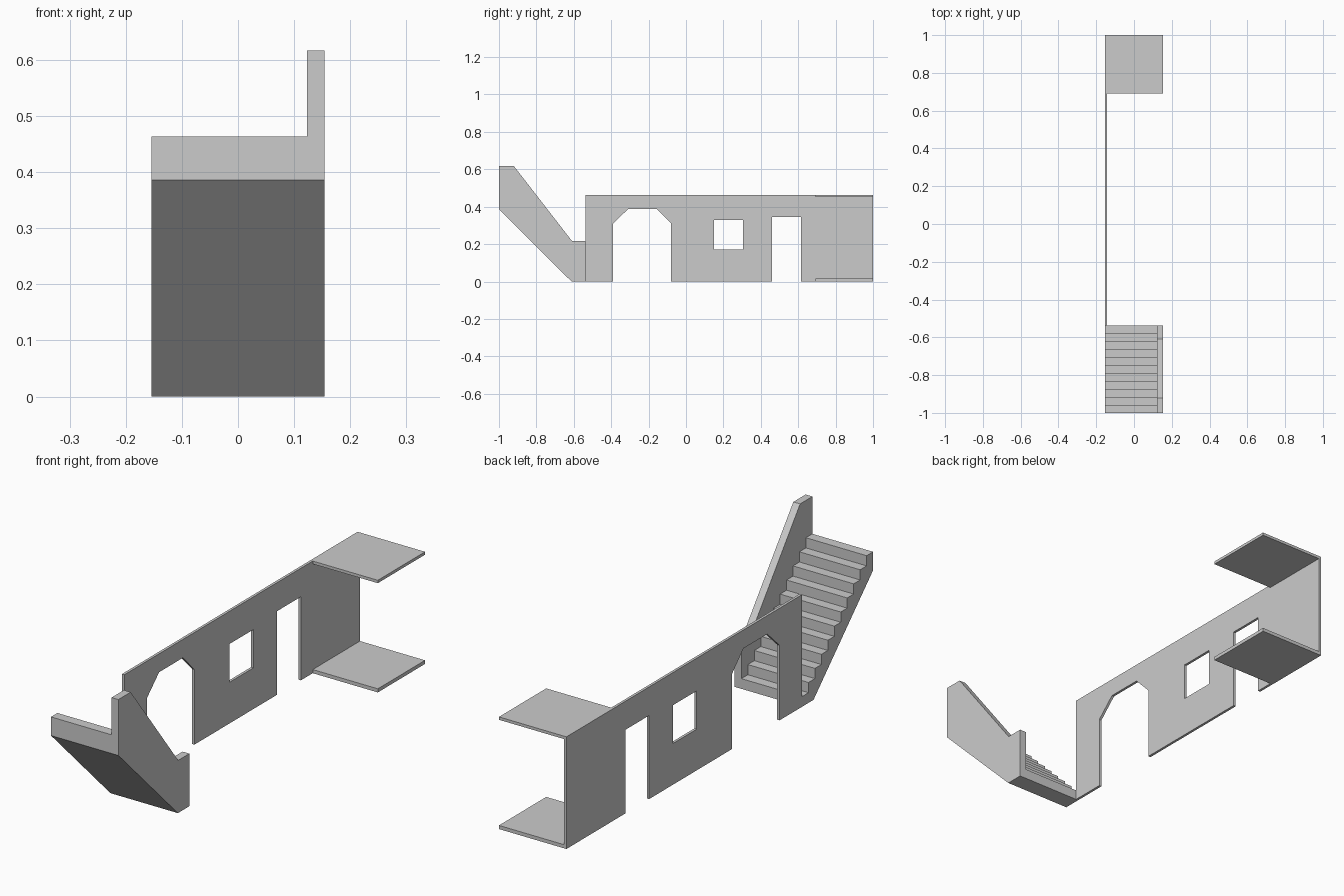
import bpy
import bmesh

cube = bpy.data.objects.get("Cube")
if cube:
    bpy.data.objects.remove(cube, do_unlink=True)

HALF = 0.154      # half width of the model
WALL = 0.011      # wall thickness
TOP = 0.463       # storey height
FOOT = -0.537     # y where the stairs meet the wall line
STEPS = 11

plaster = bpy.data.materials.new("light_grey_plaster")
plaster.use_nodes = True
GREY = (0.6, 0.6, 0.6, 1)
plaster.diffuse_color = GREY
plaster.node_tree.nodes["Principled BSDF"].inputs["Base Color"].default_value = GREY


def extrude_profile(name, loops, x0, x1):
    """Fill closed (y, z) loops, inner loops being holes, and extrude from x0 to x1."""
    bm = bmesh.new()
    edges = []
    for loop in loops:
        verts = [bm.verts.new((x0, y, z)) for y, z in loop]
        edges += [bm.edges.new((a, b)) for a, b in zip(verts, verts[1:] + verts[:1])]
    bmesh.ops.triangle_fill(bm, use_beauty=True, edges=edges, normal=(1, 0, 0))
    result = bmesh.ops.extrude_face_region(bm, geom=bm.faces[:])
    moved = [v for v in result["geom"] if isinstance(v, bmesh.types.BMVert)]
    bmesh.ops.translate(bm, verts=moved, vec=(x1 - x0, 0, 0))
    bmesh.ops.recalc_face_normals(bm, faces=bm.faces[:])
    mesh = bpy.data.meshes.new(name)
    bm.to_mesh(mesh)
    bm.free()
    mesh.materials.append(plaster)
    obj = bpy.data.objects.new(name, mesh)
    bpy.context.collection.objects.link(obj)
    return obj


def rectangle(y0, y1, z0, z1):
    return [(y0, z0), (y1, z0), (y1, z1), (y0, z1)]


# Long wall with a chamfered archway, a doorway and a window
wall_outline = [
    (FOOT, 0), (-0.39, 0), (-0.39, 0.31), (-0.31, 0.387), (-0.155, 0.387),
    (-0.08, 0.31), (-0.08, 0), (0.46, 0), (0.46, 0.345), (0.615, 0.345),
    (0.615, 0), (1, 0), (1, TOP), (FOOT, TOP),
]
window = rectangle(0.15, 0.305, 0.17, 0.328)
extrude_profile("wall", [wall_outline, window], -HALF, -HALF + WALL)

# Floor and ceiling slabs at the back end
extrude_profile("floor_slab", [rectangle(0.692, 1, 0, 0.015)], -HALF + WALL, HALF)
extrude_profile("ceiling_slab", [rectangle(0.692, 1, TOP - 0.012, TOP)], -HALF + WALL, HALF)

# Stairs climbing towards the front, with a sloping underside
run = (1 + FOOT) / STEPS
rise = TOP / STEPS
stairs = [(-1, 0.386), (-0.612, 0), (FOOT, 0)]
for i in range(STEPS):
    stairs += [(FOOT - i * run, (i + 1) * rise), (FOOT - (i + 1) * run, (i + 1) * rise)]
extrude_profile("stairs", [stairs], -HALF, 0.123)

# Solid balustrade along the outer side of the stairs
balustrade = [
    (-1, 0.386), (-0.612, 0), (FOOT, 0), (FOOT, 0.217),
    (-0.61, 0.217), (-0.92, 0.617), (-1, 0.617),
]
extrude_profile("balustrade", [balustrade], 0.123, HALF)
